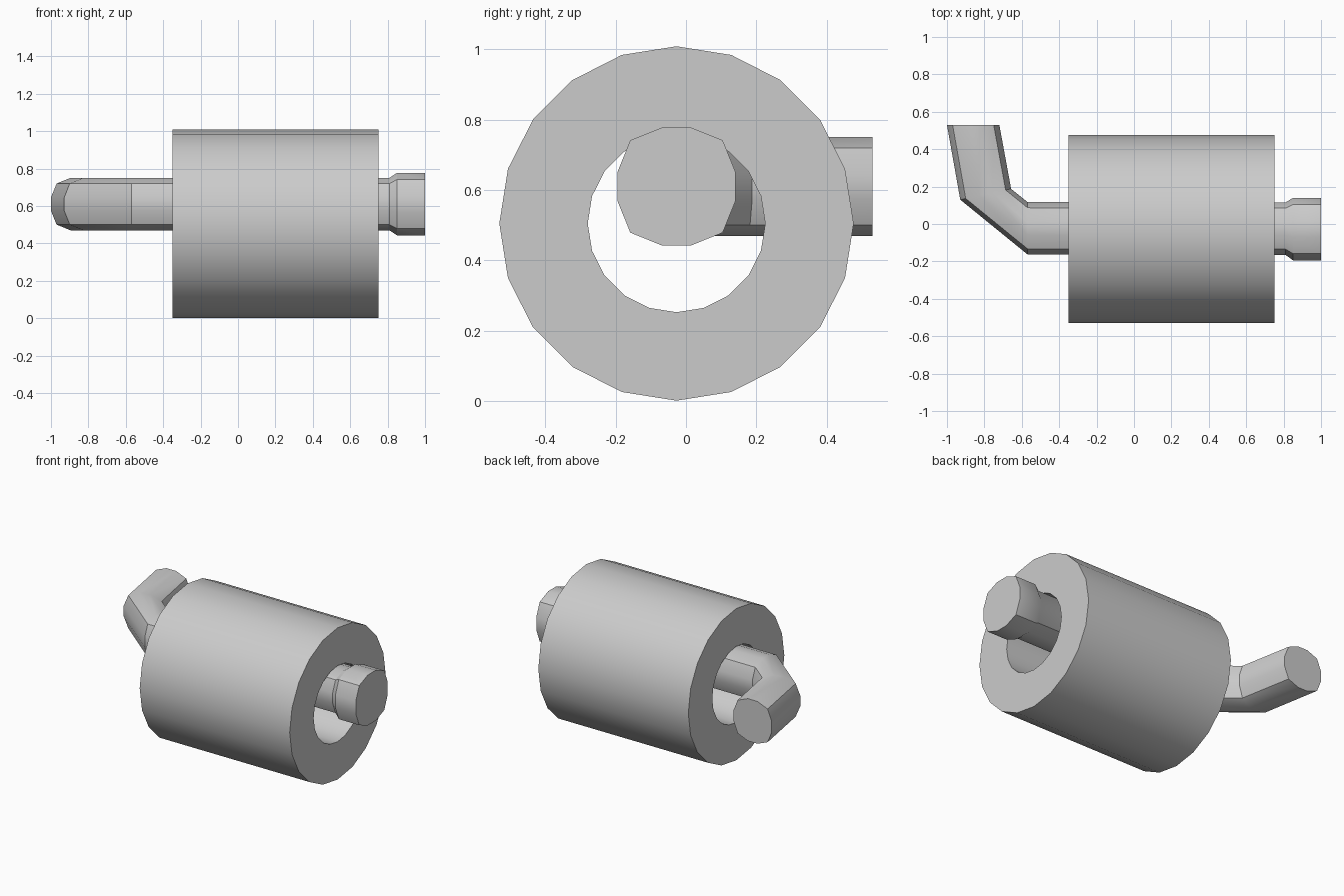
import bpy, bmesh
from math import sin, cos, pi, radians
from mathutils import Vector

if "Cube" in bpy.data.objects:
    bpy.data.objects.remove(bpy.data.objects["Cube"])


def finish(name, bm, angle=35):
    bmesh.ops.recalc_face_normals(bm, faces=bm.faces)
    mesh = bpy.data.meshes.new(name)
    bm.to_mesh(mesh)
    bm.free()
    ob = bpy.data.objects.new(name, mesh)
    bpy.context.collection.objects.link(ob)
    bpy.ops.object.select_all(action='DESELECT')
    bpy.context.view_layer.objects.active = ob
    ob.select_set(True)
    bpy.ops.object.shade_smooth_by_angle(angle=radians(angle))
    return ob


def bridge(bm, a, b):
    n = len(a)
    for i in range(n):
        j = (i + 1) % n
        bm.faces.new((a[i], a[j], b[j], b[i]))


# Paper roll: 20-sided hollow tube along x
SIDES = 20
bm = bmesh.new()
rings = []
for x, r in ((-0.35, 0.503), (0.75, 0.503), (0.75, 0.252), (-0.35, 0.252)):
    rings.append([bm.verts.new((x, -0.027 + r * sin(2 * pi * i / SIDES),
                                0.505 + r * cos(2 * pi * i / SIDES)))
                  for i in range(SIDES)])
for k in range(4):
    bridge(bm, rings[k], rings[(k + 1) % 4])
finish("paper_roll", bm)

# Holder rod cross-section: octagon with clipped side corners (unit half width)
quarter = [(0.255, 1.0), (0.785, 0.785), (1.0, 0.255)]
profile = []
for k in range(4):
    for u, v in (quarter):
        for _ in range(k):
            u, v = v, -u
        profile.append((u, v))

# Rod stations: centre (x, y), half-width vector in plan, half height
stations = [
    ((1.0, -0.027), (0, 0.167), 0.167),
    ((0.85, -0.027), (0, 0.167), 0.167),
    ((0.81, -0.025), (0, 0.14), 0.14),
    ((-0.569, -0.023), (0, 0.14), 0.14),
    ((-0.793, 0.159), (0.136, 0.029), 0.14),
    ((-0.86, 0.53), (0.14, 0), 0.14),
]
bm = bmesh.new()
rings = []
for c, w, h in stations:
    rings.append([bm.verts.new((c[0] + w[0] * u, c[1] + w[1] * u, 0.61 + h * v))
                  for u, v in profile])
for a, b in zip(rings, rings[1:]):
    bridge(bm, a, b)
bm.faces.new(rings[0])
bm.faces.new(rings[-1])
finish("holder_rod", bm)
